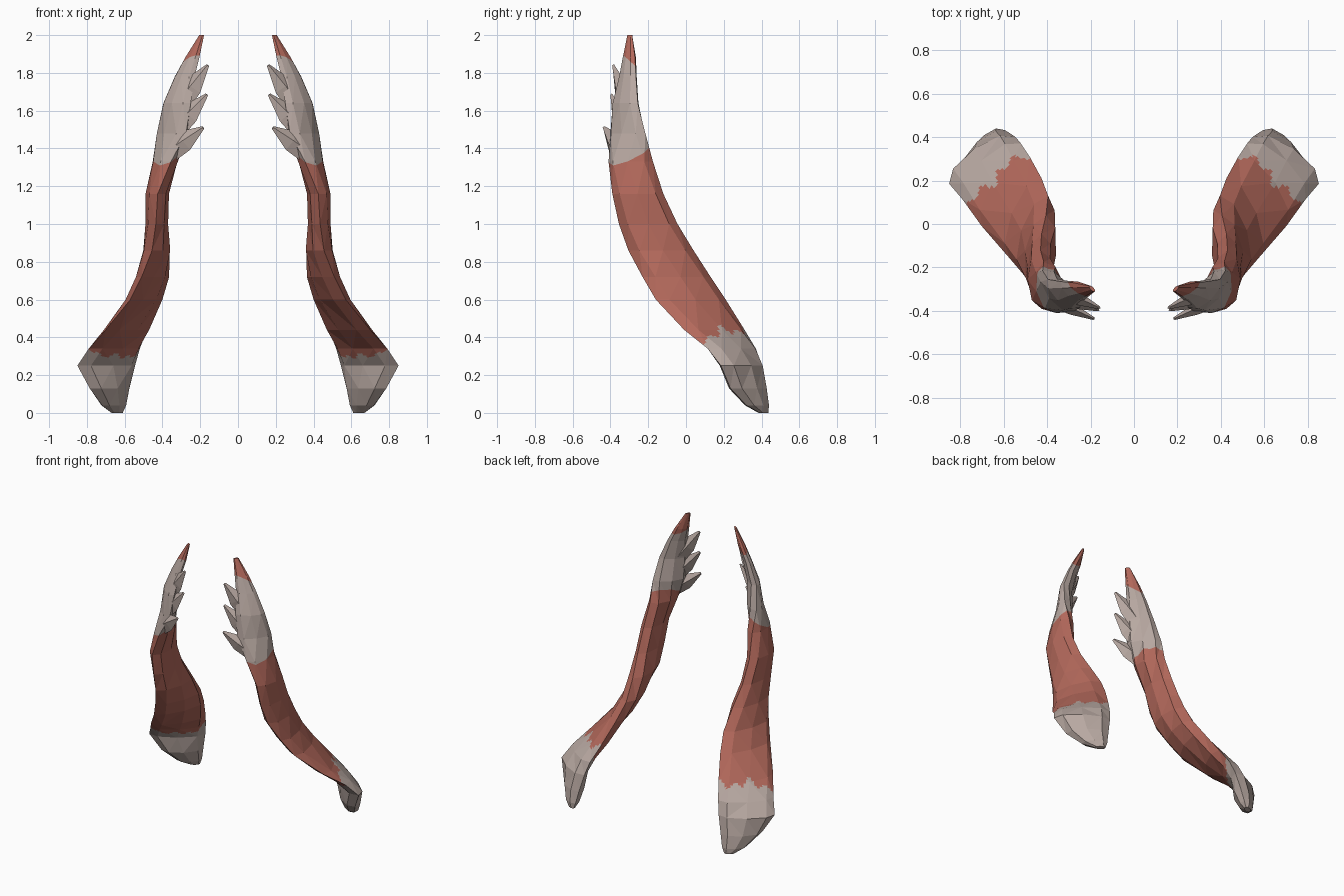
import bpy, bmesh, math
from mathutils import Vector

if "Cube" in bpy.data.objects:
    bpy.data.objects.remove(bpy.data.objects["Cube"])

def material(name, col):
    m = bpy.data.materials.new(name)
    m.diffuse_color = (*col, 1)
    m.use_nodes = True
    m.node_tree.nodes["Principled BSDF"].inputs["Base Color"].default_value = m.diffuse_color
    return m

RED = material("rust red", (0.45, 0.14, 0.105))
GREY = material("warm grey", (0.48, 0.395, 0.36))

# Sections: height, back edge (x, y), front edge (x, y), half thickness
SECTIONS = [
    (0.00, (0.61, 0.43), (0.67, 0.39), 0.02),
    (0.04, (0.595, 0.432), (0.72, 0.32), 0.045),
    (0.13, (0.575, 0.42), (0.785, 0.235), 0.065),
    (0.25, (0.545, 0.40), (0.85, 0.185), 0.065),
    (0.34, (0.52, 0.37), (0.79, 0.115), 0.068),
    (0.44, (0.48, 0.31), (0.70, -0.01), 0.072),
    (0.60, (0.425, 0.21), (0.57, -0.16), 0.07),
    (0.72, (0.395, 0.13), (0.51, -0.23), 0.07),
    (0.86, (0.405, 0.04), (0.455, -0.305), 0.072),
    (1.00, (0.425, -0.045), (0.435, -0.355), 0.06),
    (1.16, (0.43, -0.12), (0.425, -0.39), 0.062),
    (1.33, (0.415, -0.175), (0.355, -0.41), 0.066),
    (1.48, (0.42, -0.215), (0.275, -0.40), 0.055),
    (1.64, (0.395, -0.255), (0.25, -0.385), 0.042),
    (1.78, (0.335, -0.265), (0.23, -0.35), 0.03),
    (1.88, (0.28, -0.27), (0.205, -0.33), 0.025),
    (2.00, (0.205, -0.285), (0.18, -0.31), 0.008),
]

def finish(name, bm):
    bmesh.ops.recalc_face_normals(bm, faces=bm.faces[:])
    me = bpy.data.meshes.new(name)
    bm.to_mesh(me)
    bm.free()
    me.materials.append(RED)
    me.materials.append(GREY)
    ob = bpy.data.objects.new(name, me)
    bpy.context.collection.objects.link(ob)
    ob.modifiers.new("other side", 'MIRROR').use_axis[0] = True
    return ob

def cut(bm, co, no, keep=lambda f: True):
    faces = [f for f in bm.faces if keep(f.calc_center_median())]
    geom = set(faces)
    for f in faces:
        geom.update(f.edges)
        geom.update(f.verts)
    bmesh.ops.bisect_plane(bm, geom=list(geom), dist=1e-5, plane_co=co, plane_no=no)

# Curved arm with the hand blade and long red-tipped finger
bm = bmesh.new()
rings = []
for z, back, front, t in SECTIONS:
    b, f = Vector((*back, z)), Vector((*front, z))
    c, a = (b + f) / 2, (f - b) / 2
    n = Vector((-a.y, a.x, 0)).normalized() * t
    rings.append([bm.verts.new(c + a * math.cos(k * math.pi / 4) + n * math.sin(k * math.pi / 4))
                  for k in range(8)])
for lo, hi in zip(rings, rings[1:]):
    for k in range(8):
        j = (k + 1) % 8
        bm.faces.new((lo[k], lo[j], hi[j], hi[k]))
bm.faces.new(rings[0])
bm.faces.new(rings[-1])
bmesh.ops.triangulate(bm, faces=bm.faces[:])
bmesh.ops.recalc_face_normals(bm, faces=bm.faces[:])

# Colour borders: wrist, finger tip and the dripping lower border
WRIST_CO, WRIST_NO = Vector((0.40, -0.30, 1.36)), Vector((0.5, -0.5, 1))
TIP_CO, TIP_NO = Vector((0.24, -0.30, 1.865)), Vector((0, 0.9, 1))
CUFF_CO, CUFF_NO = Vector((0.665, 0.245, 0.36)), Vector((-1.3, -1.5, 1)).normalized()
ALONG, OUTWARD = Vector((0.76, -0.65, 0)), Vector((0.65, 0.76, 0))
cut(bm, WRIST_CO, WRIST_NO)
cut(bm, TIP_CO, TIP_NO)
band = lambda p: abs((p - CUFF_CO).dot(CUFF_NO)) < 0.22 and p.z < 0.75
for i in range(-3, 11):
    cut(bm, CUFF_CO + CUFF_NO * i * 0.014, CUFF_NO, band)
for i in range(-11, 12):
    cut(bm, CUFF_CO + ALONG * i * 0.018, ALONG, band)
for f in bm.faces:
    p = f.calc_center_median()
    u = (p - CUFF_CO).dot(ALONG)
    outer = f.normal.dot(OUTWARD) > 0
    drip = 0.6 * math.sin(u * 62) + 0.4 * math.sin(u * 31 + 1)
    border = 0.07 + 0.045 * drip if outer else 0.01 + 0.02 * drip
    cuff = (p - CUFF_CO).dot(CUFF_NO) < border and p.z < 0.7
    hand = (p - WRIST_CO).dot(WRIST_NO) > 0 and (p - TIP_CO).dot(TIP_NO) < 0
    f.material_index = 1 if cuff or hand else 0
finish("arm", bm)

# Three pointed feather fingers along the inner edge of the hand
bm = bmesh.new()
FEATHERS = [((0.185, -0.435, 1.51), (0.36, -0.36, 1.385)),
            ((0.165, -0.395, 1.685), (0.335, -0.345, 1.50)),
            ((0.16, -0.385, 1.84), (0.305, -0.325, 1.64))]
for tip, base in FEATHERS:
    tip, base = Vector(tip), Vector(base)
    d = (tip - base).normalized()
    thick = Vector((0.5, -0.85, 0)).normalized()
    wide = d.cross(thick).normalized()
    loops = []
    for s, w, t in ((0, 0.06, 0.03), (0.45, 0.058, 0.026), (1, 0.009, 0.007)):
        c = base.lerp(tip, s)
        loops.append([bm.verts.new(c + wide * w * x + thick * t * y)
                      for x, y in ((1, 0), (0, 1), (-1, 0), (0, -1))])
    for lo, hi in zip(loops, loops[1:]):
        for k in range(4):
            j = (k + 1) % 4
            bm.faces.new((lo[k], lo[j], hi[j], hi[k]))
    bm.faces.new(loops[0])
    bm.faces.new(loops[-1])
for f in bm.faces:
    f.material_index = 1
finish("finger_feathers", bm)
